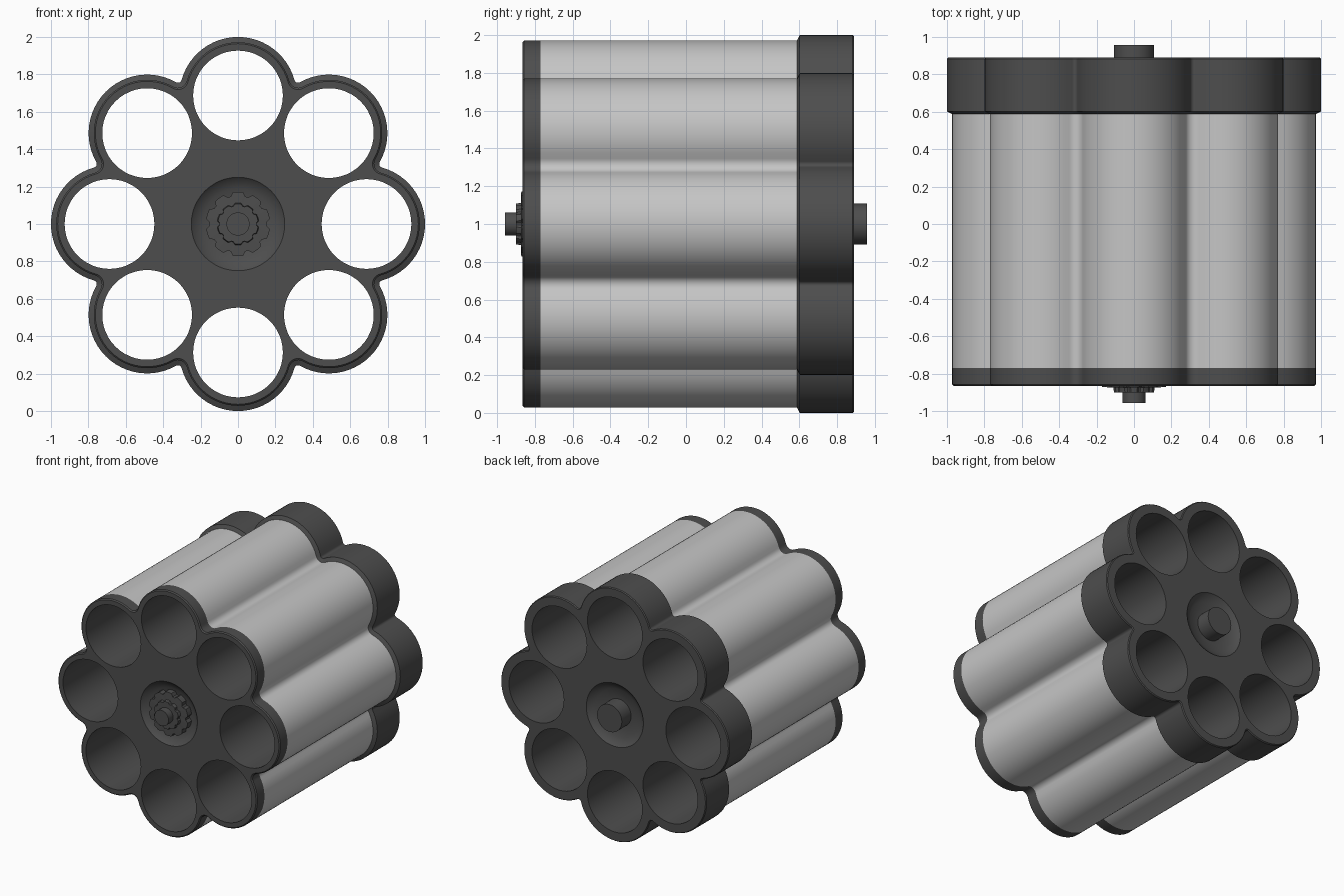
import bpy, bmesh, math
from math import sin, cos, pi

if "Cube" in bpy.data.objects:
    bpy.data.objects.remove(bpy.data.objects["Cube"])

CZ = 1.0        # height of the drum axis
R = 0.687       # distance of chambers from the axis
BORE = 0.24     # chamber radius
N = 8

def material(name, v):
    m = bpy.data.materials.new(name)
    m.diffuse_color = (v, v, v, 1)
    m.use_nodes = True
    m.node_tree.nodes["Principled BSDF"].inputs["Base Color"].default_value = m.diffuse_color
    return m

dark = material("dark steel", 0.075)
light = material("light steel", 0.56)

def circle(r, n=48, cx=0, cz=0):
    return [(cx + r * cos(2 * pi * i / n), cz + r * sin(2 * pi * i / n)) for i in range(n)]

def lobed(r, f):
    """Outline of eight round lobes joined by concave fillets."""
    half = pi / N
    h = R * sin(half)
    d = R * cos(half) + math.sqrt((r + f) ** 2 - h * h)
    a = math.atan2(d * sin(half), d * cos(half) - R)   # lobe half angle
    e = math.asin(h / (r + f))                         # fillet half angle
    pts = []
    for k in range(N):
        t = 2 * pi * k / N
        for i in range(25):
            b = t - a + 2 * a * i / 24
            pts.append((R * cos(t) + r * cos(b), R * sin(t) + r * sin(b)))
        m = t + half
        for i in range(1, 8):
            b = m + pi - e + 2 * e * i / 8
            # sweep from this lobe to the next one
            b = 2 * (m + pi) - b
            pts.append((d * cos(m) + f * cos(b), d * sin(m) + f * sin(b)))
    return pts

def ring(bm, pts, y):
    return [bm.verts.new((x, y, CZ + z)) for x, z in pts]

def bridge(bm, a, b, mat=0):
    n = len(a)
    for i in range(n):
        j = (i + 1) % n
        bm.faces.new((a[i], a[j], b[j], b[i])).material_index = mat

def loop_edges(bm, loop):
    return [bm.edges.get((loop[i], loop[i - 1])) for i in range(len(loop))]

def finish(bm, name, mats, angle=35):
    bmesh.ops.recalc_face_normals(bm, faces=bm.faces)
    me = bpy.data.meshes.new(name)
    bm.to_mesh(me)
    bm.free()
    ob = bpy.data.objects.new(name, me)
    bpy.context.collection.objects.link(ob)
    for m in mats:
        me.materials.append(m)
    bpy.ops.object.select_all(action='DESELECT')
    ob.select_set(True)
    bpy.context.view_layer.objects.active = ob
    bpy.ops.object.shade_smooth_by_angle(angle=math.radians(angle))
    return ob

def stack(name, sections):
    """Closed solid through a list of (outline, y) sections."""
    bm = bmesh.new()
    rings = [ring(bm, p, y) for p, y in sections]
    for a, b in zip(rings, rings[1:]):
        bridge(bm, a, b)
    bm.faces.new(rings[0])
    bm.faces.new(rings[-1])
    return finish(bm, name, [dark])

# Drum: fluted wall with a dark front cap, light body and wide dark rear band
FRONT, REAR = -0.865, 0.89
bm = bmesh.new()
wall = [(FRONT, 0.277, 0.055), (-0.857, 0.285, 0.05), (-0.77, 0.285, 0.05),
        (0.588, 0.285, 0.05), (0.602, 0.313, 0.02), (0.882, 0.313, 0.02), (REAR, 0.307, 0.025)]
rings = [ring(bm, lobed(r, f), y) for y, r, f in wall]
for i in range(len(rings) - 1):
    bridge(bm, rings[i], rings[i + 1], 1 if i == 2 else 0)
ends = {FRONT: [rings[0]], REAR: [rings[-1]]}

# Open chambers through the drum
for k in range(N):
    t = 2 * pi * k / N
    p = circle(BORE, 48, R * cos(t), R * sin(t))
    a, b = ring(bm, p, FRONT), ring(bm, p, REAR)
    bridge(bm, a, b)
    ends[FRONT].append(a)
    ends[REAR].append(b)

# Shallow dish in the middle of each end
for y, s in ((FRONT, 1), (REAR, -1)):
    dish = [ring(bm, circle(r), y + s * dy)
            for r, dy in ((0.25, 0), (0.235, 0.015), (0.19, 0.04), (0.10, 0.05))]
    for a, b in zip(dish, dish[1:]):
        bridge(bm, a, b)
    bm.faces.new(dish[-1])
    ends[y].append(dish[0])

# End faces, filled around the holes
for loops in ends.values():
    edges = [e for lp in loops for e in loop_edges(bm, lp)]
    bmesh.ops.triangle_fill(bm, use_beauty=True, use_dissolve=False, edges=edges)
finish(bm, "drum", [dark, light])

# Ratchet star with a smaller toothed hub on the front
def star(r, depth, teeth=10):
    n = teeth * 12
    return [((r - depth * max(0, min(1, 1.6 * cos(teeth * t) - 0.3))) * cos(t),
             (r - depth * max(0, min(1, 1.6 * cos(teeth * t) - 0.3))) * sin(t))
            for t in (2 * pi * i / n for i in range(n))]

stack("ratchet", [(star(0.172, 0.02), -0.80), (star(0.172, 0.02), -0.872),
                  (star(0.112, 0.012), -0.874), (star(0.108, 0.010), -0.90)])
stack("front_pin", [(circle(0.062, 32), -0.85), (circle(0.062, 32), -0.957)])

# Rear post
stack("rear_post", [(circle(0.108), 0.82), (circle(0.108), 0.957)])
